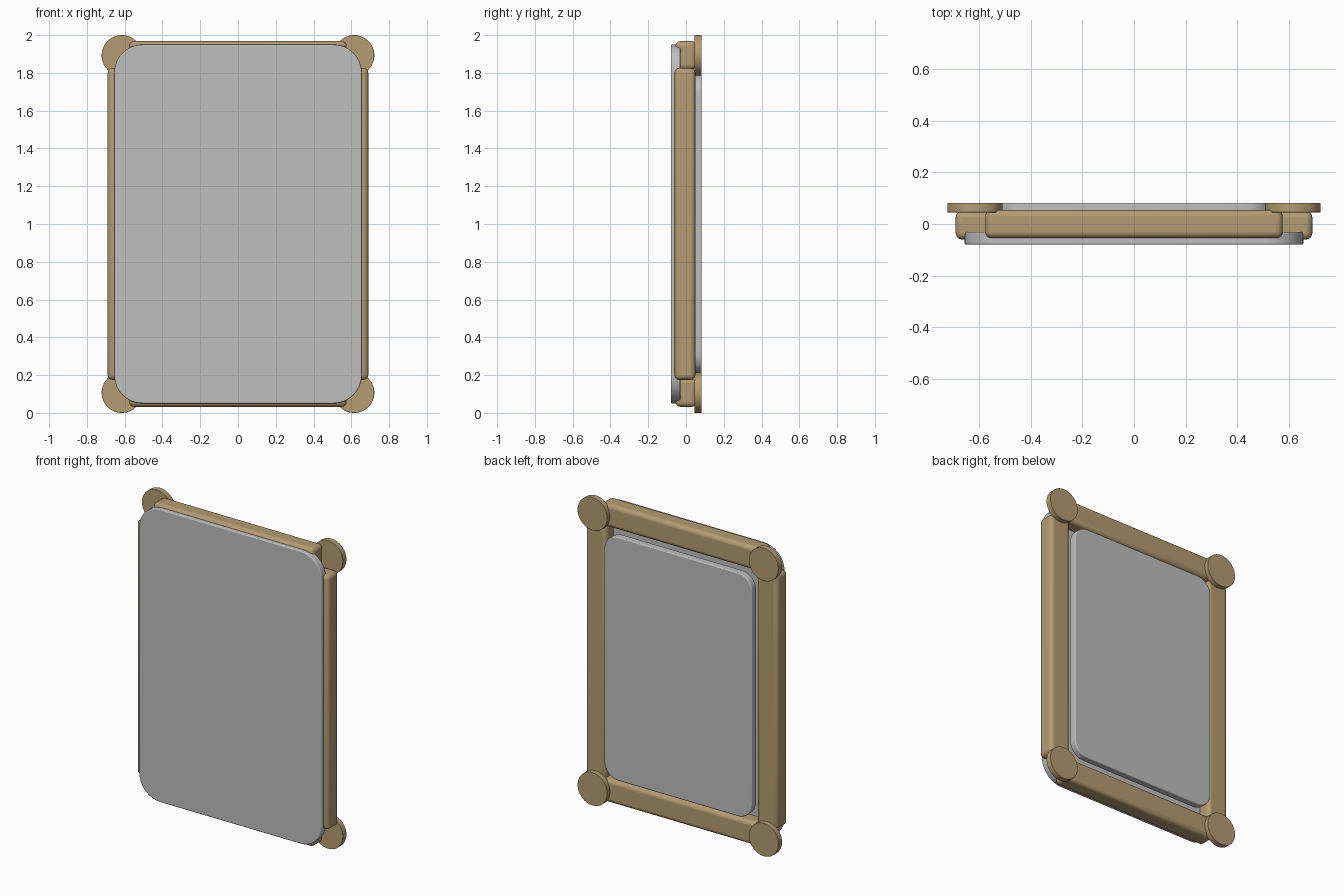
import bpy, bmesh
from math import pi, radians
from mathutils import Matrix

cube = bpy.data.objects.get("Cube")
if cube:
    bpy.data.objects.remove(cube, do_unlink=True)


def material(name, rgb):
    mat = bpy.data.materials.new(name)
    mat.use_nodes = True
    mat.diffuse_color = (*rgb, 1)
    mat.node_tree.nodes["Principled BSDF"].inputs["Base Color"].default_value = (*rgb, 1)
    return mat


TAN = material("tan wood", (0.46, 0.33, 0.17))
GREY = material("light grey", (0.52, 0.52, 0.52))
MID_Z = 1.0


def finish(name, bm, mat, bevel):
    """Turn a bmesh into a smooth-shaded object with softened edges."""
    bmesh.ops.recalc_face_normals(bm, faces=bm.faces)
    mesh = bpy.data.meshes.new(name)
    bm.to_mesh(mesh)
    bm.free()
    mesh.materials.append(mat)
    obj = bpy.data.objects.new(name, mesh)
    bpy.context.collection.objects.link(obj)
    mod = obj.modifiers.new("soft edges", "BEVEL")
    mod.width, mod.segments = bevel, 4
    mod.limit_method, mod.angle_limit = "ANGLE", radians(40)
    bpy.ops.object.select_all(action="DESELECT")
    obj.select_set(True)
    bpy.context.view_layer.objects.active = obj
    bpy.ops.object.shade_smooth_by_angle(angle=radians(35))
    return obj


def box(size, centre):
    bm = bmesh.new()
    bmesh.ops.create_cube(bm, size=1)
    bmesh.ops.scale(bm, vec=size, verts=bm.verts)
    bmesh.ops.translate(bm, vec=centre, verts=bm.verts)
    return bm


def panel(name, width, height, y_front, y_back, radius):
    """Upright slab with rounded corners."""
    bm = box((width, y_back - y_front, height), (0, (y_front + y_back) / 2, MID_Z))
    corners = [e for e in bm.edges
               if abs(e.verts[0].co.y - e.verts[1].co.y) > 0.01]
    bmesh.ops.bevel(bm, geom=corners, offset=radius, segments=12,
                    profile=0.5, affect="EDGES")
    finish(name, bm, GREY, 0.006)


# Front sheet and the smaller back sheet
panel("front_panel", 1.31, 1.9, -0.08, -0.03, 0.15)
panel("back_panel", 1.06, 1.58, 0.035, 0.082, 0.1)

# Frame rails
for side, word in ((1, "left"), (-1, "right")):
    finish(word + "_rail", box((0.15, 0.11, 1.65), (side * 0.615, -0.005, MID_Z)), TAN, 0.025)
for side, word in ((1, "top"), (-1, "bottom")):
    finish(word + "_rail", box((1.15, 0.11, 0.15), (0, 0, MID_Z + side * 0.893)), TAN, 0.025)

# Round corner discs on the back
for sx, side in ((1, "left"), (-1, "right")):
    for sz, level in ((1, "top"), (-1, "bottom")):
        bm = bmesh.new()
        bmesh.ops.create_cone(bm, cap_ends=True, segments=48,
                              radius1=0.107, radius2=0.107, depth=0.037)
        bmesh.ops.transform(
            bm, verts=bm.verts,
            matrix=Matrix.Translation((sx * 0.615, 0.0635, MID_Z + sz * 0.893))
            @ Matrix.Rotation(pi / 2, 4, "X"))
        finish(f"{level}_{side}_disc", bm, TAN, 0.002)
